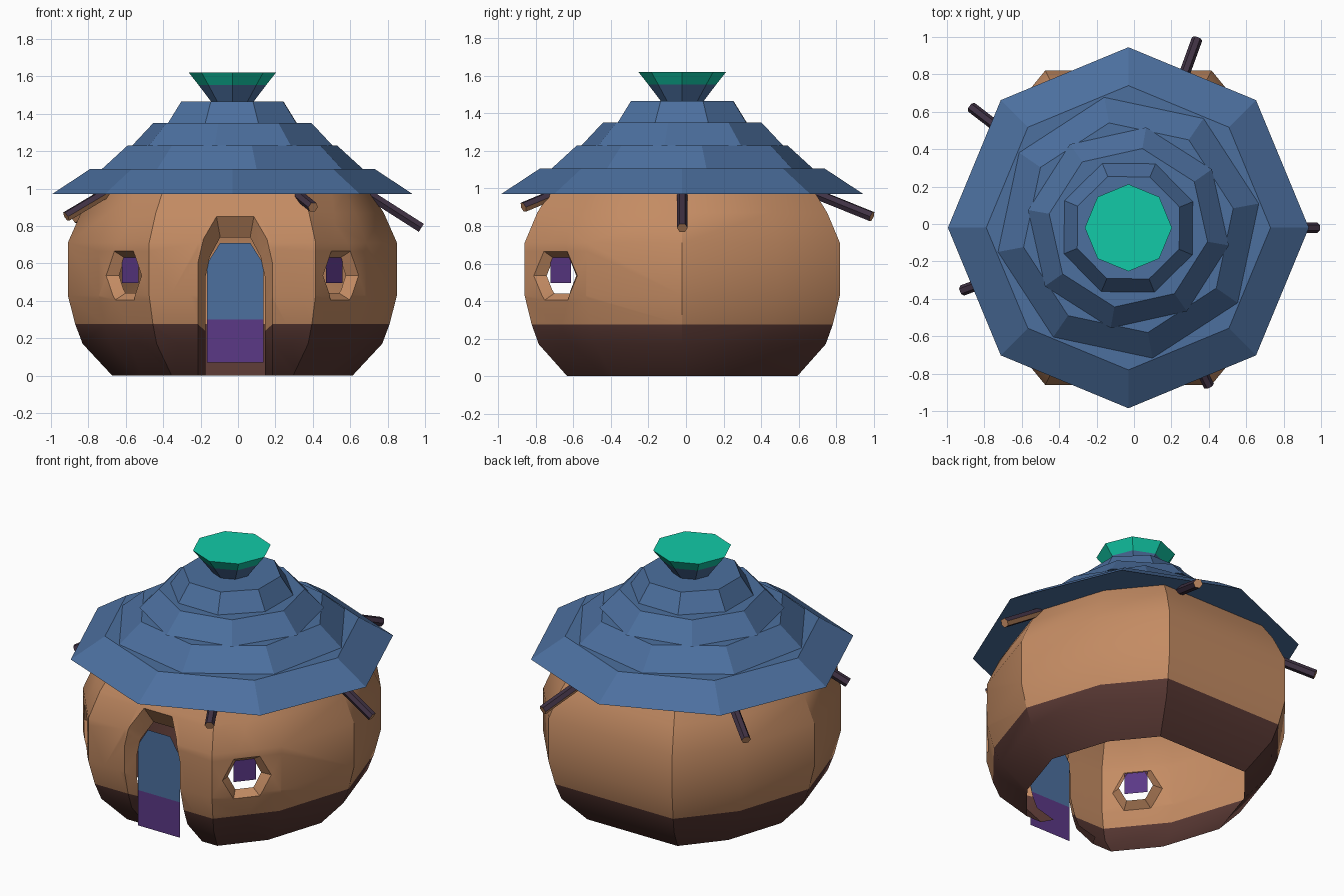
import bpy, bmesh, math
from mathutils import Vector

if "Cube" in bpy.data.objects:
    bpy.data.objects.remove(bpy.data.objects["Cube"])

CX, CY = -0.03, -0.02          # shared axis of body and roof
UP = Vector((0, 0, 1))


def material(name, rgb):
    m = bpy.data.materials.new(name)
    m.diffuse_color = (*rgb, 1)
    m.use_nodes = True
    m.node_tree.nodes["Principled BSDF"].inputs["Base Color"].default_value = m.diffuse_color
    return m


CLAY = material("clay tan", (0.55, 0.26, 0.125))
BASE = material("dark brown", (0.095, 0.038, 0.032))
BLUE = material("roof blue", (0.072, 0.16, 0.345))
PURPLE = material("purple", (0.105, 0.04, 0.24))
GREEN = material("green", (0.006, 0.59, 0.39))
PLUM = material("plum wood", (0.05, 0.031, 0.056))


def finish(bm, name, mats, smooth=None):
    me = bpy.data.meshes.new(name)
    bm.to_mesh(me)
    bm.free()
    ob = bpy.data.objects.new(name, me)
    bpy.context.collection.objects.link(ob)
    for m in mats:
        me.materials.append(m)
    if smooth:
        bpy.ops.object.select_all(action='DESELECT')
        ob.select_set(True)
        bpy.context.view_layer.objects.active = ob
        bpy.ops.object.shade_smooth_by_angle(angle=math.radians(smooth))
    return ob


def loft(rings, caps=True):
    """Join rings of points (counter-clockwise, bottom to top)."""
    bm = bmesh.new()
    vs = [[bm.verts.new(p) for p in ring] for ring in rings]
    n = len(vs[0])
    for a, b in zip(vs, vs[1:]):
        for i in range(n):
            j = (i + 1) % n
            bm.faces.new((a[i], a[j], b[j], b[i]))
    if caps:
        bm.faces.new(vs[0][::-1])
        bm.faces.new(vs[-1])
    bm.normal_update()
    return bm


def ring(r, z, turn=0, n=8):
    return [(CX + r * math.cos(math.radians(turn) + i * math.tau / n),
             CY + r * math.sin(math.radians(turn) + i * math.tau / n), z) for i in range(n)]


def mirror_x(half):
    """Close a right-hand outline into a symmetric counter-clockwise one."""
    return half + [(-x, z) for x, z in reversed(half)]


def cut_hole(bm, c, n, u, pts, depth, su, sz):
    """Cut a convex outline into one wall side and fold its rim inward."""
    def flat(p):
        return (p - c).dot(u), p.z - c.z

    def side():
        bm.normal_update()
        return [f for f in bm.faces
                if f.normal.xy.length > 0.1 and f.normal.xy.normalized().dot(n.xy) > 0.995]
    edges = list(zip(pts, pts[1:] + pts[:1]))
    for (ax, az), (bx, bz) in edges:
        fs = side()
        geom = set(fs)
        for f in fs:
            geom.update(f.edges)
            geom.update(f.verts)
        bmesh.ops.bisect_plane(bm, geom=list(geom), dist=1e-5,
                               plane_co=c + u * ax + UP * az,
                               plane_no=(u * (bz - az) - UP * (bx - ax)).normalized())

    def inside(f):
        x, z = flat(f.calc_center_median())
        return all((bx - ax) * (z - az) - (bz - az) * (x - ax) > 0
                   for (ax, az), (bx, bz) in edges)
    hole = {f for f in side() if inside(f)}
    rim = [e for e in {e for f in hole for e in f.edges}
           if len(e.link_faces) == 2 and sum(f in hole for f in e.link_faces) == 1]
    bmesh.ops.delete(bm, geom=list(hole), context='FACES')
    new = bmesh.ops.extrude_edge_only(bm, edges=rim)["geom"]
    for v in new:
        if isinstance(v, bmesh.types.BMVert):
            x, z = flat(v.co)
            v.co += u * (x * (su - 1)) + UP * (z * (sz - 1)) - n * depth


def plate(name, c, u, polys, mats):
    bm = bmesh.new()
    for i, poly in enumerate(polys):
        f = bm.faces.new([bm.verts.new(c + u * x + UP * z) for x, z in poly])
        f.material_index = i
    return finish(bm, name, mats)


# Body: ten-sided pot wall, open below, scaled along a height profile
quarter = [(0.88, 0), (0.715, 0.51), (0.445, 0.84)]
plan = quarter + [(-x, y) for x, y in reversed(quarter)]
plan += [(x, -y) for x, y in reversed(plan[1:-1])]
profile = [(0.73, 0), (0.91, 0.17), (0.955, 0.275), (1, 0.43), (1, 0.71), (0.92, 0.87), (0.84, 0.98)]
body = loft([[(CX + x * s, CY + y * s, z) for x, y in plan] for s, z in profile], caps=False)

# Door opening and door
front, right = Vector((0, -1, 0)), Vector((1, 0, 0))
arch = mirror_x([(0.2, -0.01), (0.2, 0.6), (0.17, 0.73), (0.1, 0.85)])
cut_hole(body, Vector((-0.015, CY - 0.84, 0)), front, right, arch, 0.07, 0.8, 0.87)
plate("door", Vector((-0.015, -0.79, 0)), right,
      [mirror_x([(0.15, 0.3), (0.15, 0.6), (0.08, 0.71)]),
       mirror_x([(0.15, 0.07), (0.15, 0.3)])], [BLUE, PURPLE])

# Two hexagonal windows with recessed panes
hexagon = [(0.15, 0), (0.08, 0.13), (-0.08, 0.13), (-0.15, 0), (-0.08, -0.13), (0.08, -0.13)]
for s, name in ((1, "right"), (-1, "left")):
    n = Vector((0.33 * s, -0.27, 0)).normalized()
    u = UP.cross(n)
    c = Vector((CX + 0.58 * s, CY - 0.675, 0.535))
    cut_hole(body, c, n, u, hexagon, 0.05, 0.68, 0.72)
    plate(name + "_window_pane", c - n * 0.045, u,
          [mirror_x([(0.07, -0.04), (0.07, 0.1)])], [PURPLE])

for f in body.faces:
    f.material_index = 1 if f.calc_center_median().z < 0.274 else 0
finish(body, "body_wall", [CLAY, BASE], smooth=32)

# Roof: stacked eight-sided tiers, each turned a little
tiers = [(0.965, 0.76, 0.97, 1.105, 0), (0.71, 0.57, 1.104, 1.23, 10.5),
         (0.545, 0.43, 1.229, 1.35, 35), (0.372, 0.295, 1.349, 1.465, 22)]
for i, (r0, r1, z0, z1, turn) in enumerate(tiers):
    finish(loft([ring(r0, z0, turn), ring(r1, z1, turn)]), f"roof_tier_{i + 1}", [BLUE])

# Flared chimney top, green above
top = loft([ring(0.11, 1.46), ring(0.182, 1.555), ring(0.233, 1.62)])
for f in top.faces:
    f.material_index = 1 if f.calc_center_median().z > 1.556 else 0
finish(top, "chimney_top", [BLUE, GREEN])

# Rafters: hexagonal poles under the eaves (angle, tip radius, tip height)
for i, (ang, r, z) in enumerate([(0, 1.01, 0.79), (70, 1.075, 0.85), (142.5, 1.06, 0.84),
                                 (200.7, 0.95, 0.85), (297, 0.95, 0.90)]):
    a = math.radians(ang)
    out = Vector((math.cos(a), math.sin(a), 0))
    side = UP.cross(out)
    start = Vector((CX, CY, 1.0)) + out * 0.68
    tip = Vector((CX, CY, z)) + out * r
    axis = (tip - start).normalized()
    over = axis.cross(side)
    pole = loft([[p + 0.029 * (side * math.cos(k * math.pi / 3) + over * math.sin(k * math.pi / 3))
                  for k in range(6)] for p in (start, tip)])
    for f in pole.faces:
        f.normal_update()
    bmesh.ops.recalc_face_normals(pole, faces=pole.faces)
    for f in pole.faces:
        cut_end = f.normal.dot(axis) > 0.9
        under = f.normal.dot(side) > 0.3 and f.normal.z < -0.1
        f.material_index = 1 if cut_end or under else 0
    finish(pole, f"rafter_{i + 1}", [PLUM, CLAY])
